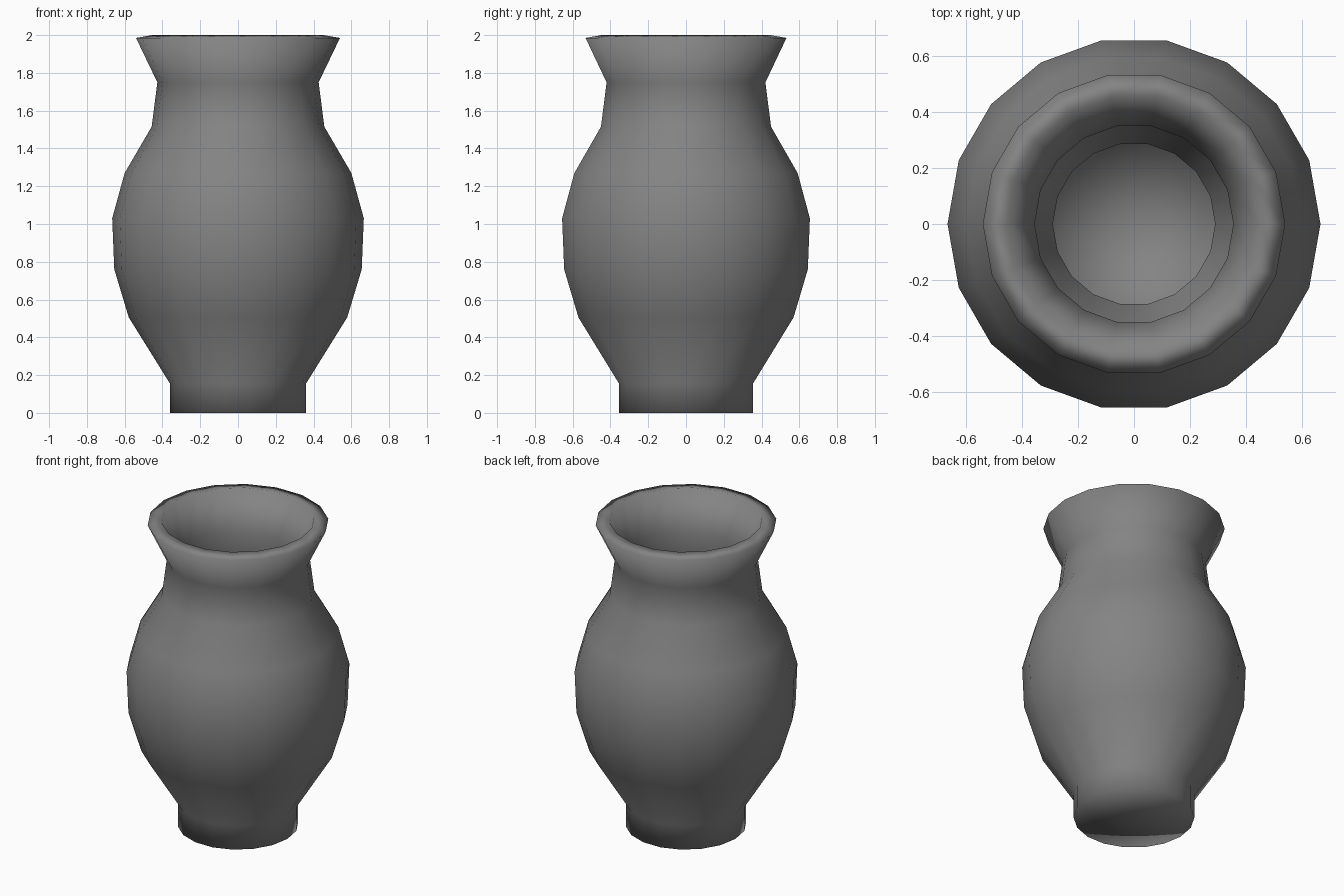
import bpy
import bmesh
import math

cube = bpy.data.objects.get("Cube")
if cube:
    bpy.data.objects.remove(cube, do_unlink=True)

SIDES = 18

# Single grey clay material
clay = bpy.data.materials.new("grey_clay")
clay.use_nodes = True
color = (0.23, 0.23, 0.23, 1)
clay.diffuse_color = color
bsdf = next(n for n in clay.node_tree.nodes if n.type == 'BSDF_PRINCIPLED')
bsdf.inputs["Base Color"].default_value = color
bsdf.inputs["Roughness"].default_value = 0.8

# Outer wall from the base centre up to the lip (radius, height)
outer = [(0, 0), (0.36, 0), (0.36, 0.155), (0.578, 0.505), (0.655, 0.76),
         (0.666, 1.03), (0.6, 1.27), (0.457, 1.515), (0.427, 1.75), (0.54, 1.985)]
# Inner wall from the lip down to the floor centre
inner = [(0.455, 2.0), (0.355, 1.755), (0.39, 1.49), (0.537, 1.24), (0.598, 1.02),
         (0.587, 0.77), (0.515, 0.535), (0.29, 0.175), (0.29, 0.07), (0, 0.07)]


def lathe(name, profile, material):
    """Revolve a profile around the z axis into a smooth closed body."""
    bm = bmesh.new()
    verts = [bm.verts.new((r, 0, z)) for r, z in profile]
    edges = [bm.edges.new(pair) for pair in zip(verts, verts[1:])]
    bmesh.ops.spin(bm, geom=verts + edges, cent=(0, 0, 0), axis=(0, 0, 1),
                   angle=math.tau, steps=SIDES, use_merge=False)
    bmesh.ops.remove_doubles(bm, verts=bm.verts[:], dist=0.0005)
    bmesh.ops.recalc_face_normals(bm, faces=bm.faces[:])
    for face in bm.faces:
        face.smooth = True
    mesh = bpy.data.meshes.new(name)
    bm.to_mesh(mesh)
    bm.free()
    mesh.materials.append(material)
    obj = bpy.data.objects.new(name, mesh)
    bpy.context.collection.objects.link(obj)
    return obj


# Vase body with flared lip, hollow inside
lathe("vase", outer + inner, clay)
